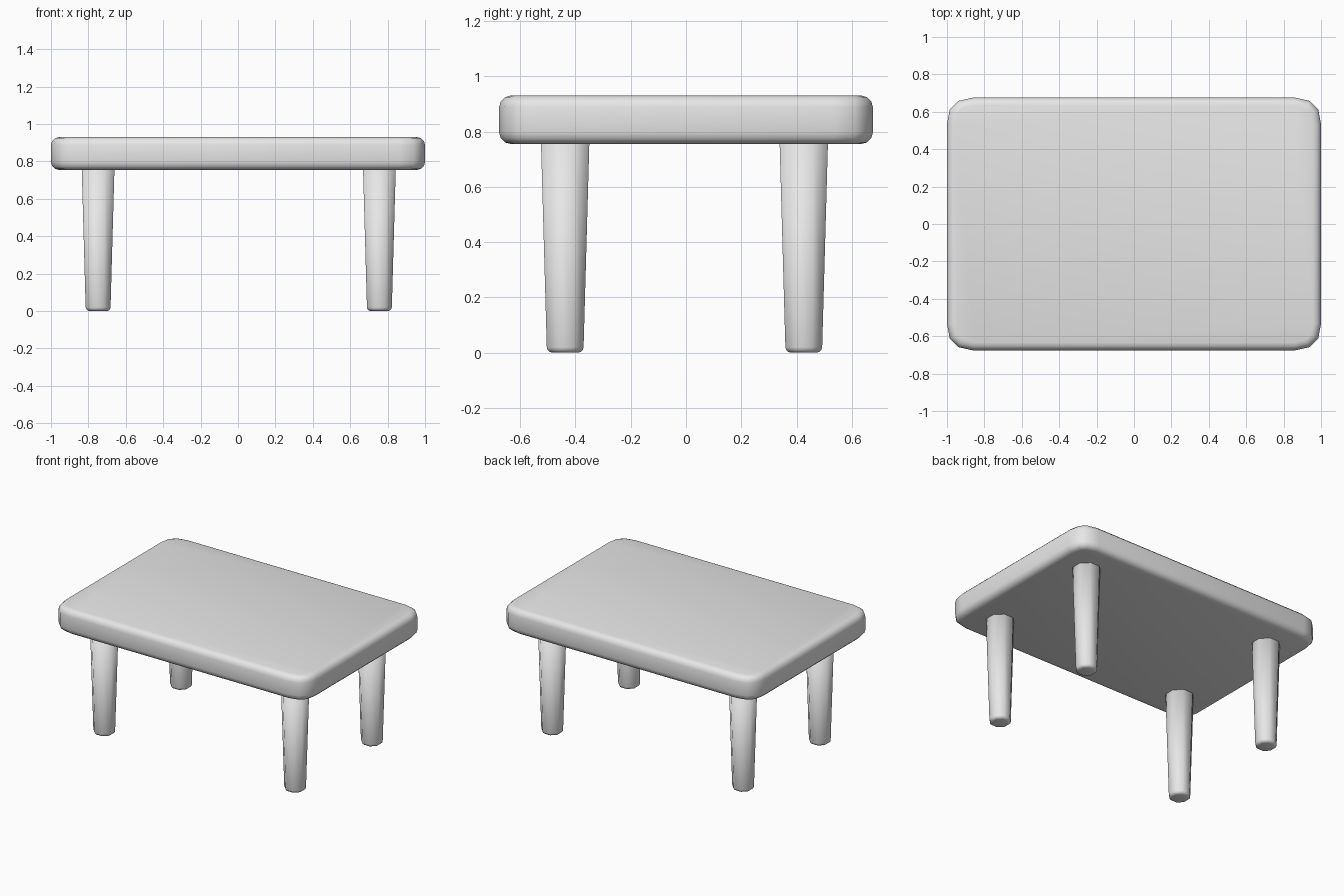
import bpy
import bmesh
import math
from mathutils import Matrix

cube = bpy.data.objects.get("Cube")
if cube:
    bpy.data.objects.remove(cube, do_unlink=True)

grey = bpy.data.materials.new("light grey")
grey.use_nodes = True
colour = (0.8, 0.8, 0.8, 1)
grey.diffuse_color = colour
grey.node_tree.nodes["Principled BSDF"].inputs["Base Color"].default_value = colour


def finish(bm, name, location=(0, 0, 0)):
    """Turn a bmesh into a smooth shaded object."""
    bmesh.ops.recalc_face_normals(bm, faces=bm.faces)
    for face in bm.faces:
        face.smooth = True
    mesh = bpy.data.meshes.new(name)
    bm.to_mesh(mesh)
    bm.free()
    mesh.materials.append(grey)
    obj = bpy.data.objects.new(name, mesh)
    obj.location = location
    bpy.context.collection.objects.link(obj)
    return obj


def round_rims(bm, heights, size):
    """Bevel the horizontal rim edges at the given heights."""
    rims = [e for e in bm.edges
            if any(all(abs(v.co.z - h) < 1e-4 for v in e.verts) for h in heights)]
    bmesh.ops.bevel(bm, geom=rims, offset=size, segments=3,
                    profile=0.5, affect='EDGES')


# Table top: rounded rectangle outline, extruded, with soft rims
BOTTOM, TOP = 0.755, 0.93
corner = [(1.0, 0.535), (0.985, 0.612), (0.94, 0.658), (0.86, 0.676)]
outline = []
for sx, sy in ((1, 1), (-1, 1), (-1, -1), (1, -1)):
    points = corner if sx * sy > 0 else corner[::-1]
    outline += [(sx * x, sy * y) for x, y in points]

bm = bmesh.new()
base = bm.faces.new([bm.verts.new((x, y, BOTTOM)) for x, y in outline])
extruded = bmesh.ops.extrude_face_region(bm, geom=[base], use_keep_orig=True)
for item in extruded["geom"]:
    if isinstance(item, bmesh.types.BMVert):
        item.co.z = TOP
round_rims(bm, (BOTTOM, TOP), 0.042)
finish(bm, "table_top")

# Legs: tapered eight-sided posts with rounded feet, sunk into the top
LEG_HEIGHT = 0.78
flat = math.cos(math.pi / 8)
for side, x in (("right", -0.748), ("left", 0.756)):
    for end, y in (("front", -0.437), ("back", 0.426)):
        bm = bmesh.new()
        bmesh.ops.create_cone(
            bm, cap_ends=True, segments=8, radius1=0.066 / flat,
            radius2=0.088 / flat, depth=LEG_HEIGHT,
            matrix=Matrix.Translation((0, 0, LEG_HEIGHT / 2)))
        # Turn flat sides toward the table edges
        if max(v.co.x for v in bm.verts) > 0.09:
            bmesh.ops.rotate(bm, verts=bm.verts, cent=(0, 0, 0),
                             matrix=Matrix.Rotation(math.pi / 8, 3, 'Z'))
        round_rims(bm, (0,), 0.02)
        finish(bm, f"{end}_{side}_leg", (x, y, 0))
